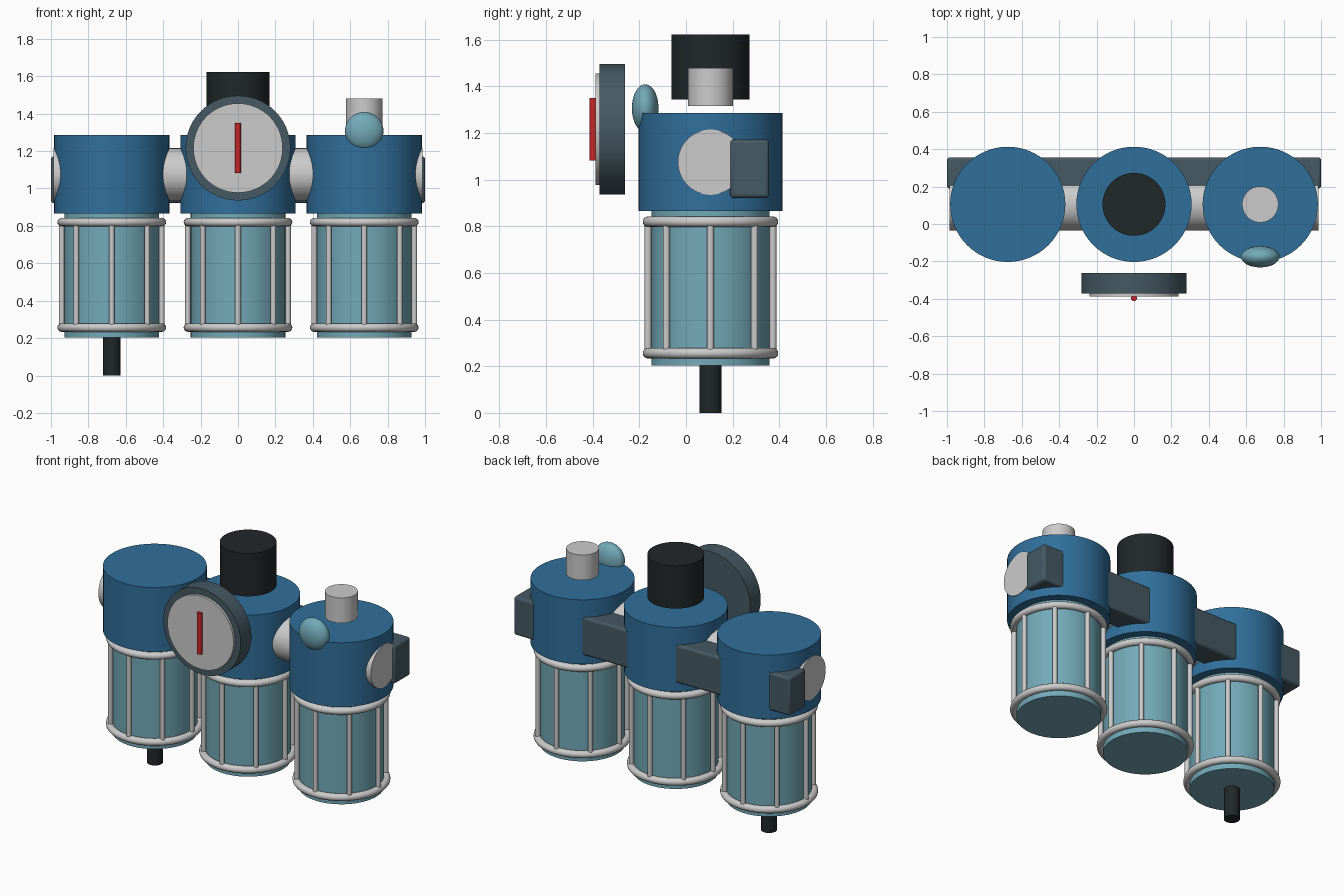
import bpy
from math import pi, sin, cos, radians

if "Cube" in bpy.data.objects:
    bpy.data.objects.remove(bpy.data.objects["Cube"])

CY = 0.105           # common depth of the unit axes
UNITS = {"left": -0.675, "centre": 0.0, "right": 0.675}


def material(name, rgb):
    m = bpy.data.materials.new(name)
    m.diffuse_color = (*rgb, 1)
    m.use_nodes = True
    m.node_tree.nodes["Principled BSDF"].inputs["Base Color"].default_value = m.diffuse_color
    return m


BLUE = material("blue_paint", (0.03, 0.16, 0.33))
TEAL = material("bowl_teal", (0.17, 0.40, 0.48))
SLATE = material("slate", (0.06, 0.10, 0.125))
BLACK = material("black_plastic", (0.015, 0.02, 0.022))
RED = material("red_needle", (0.6, 0.02, 0.02))


def finish(name, mat=None, smooth=True):
    ob = bpy.context.object
    ob.name = name
    if mat:
        ob.data.materials.append(mat)
    if smooth:
        bpy.ops.object.shade_smooth_by_angle(angle=radians(35))
    return ob


def cylinder(name, r, a, b, centre, axis="z", mat=None, sides=64):
    """Cylinder spanning a..b on an axis; centre gives the other coordinates."""
    i = "xyz".index(axis)
    loc = list(centre)
    loc[i] = (a + b) / 2
    rot = {"x": (0, pi / 2, 0), "y": (pi / 2, 0, 0), "z": (0, 0, 0)}[axis]
    bpy.ops.mesh.primitive_cylinder_add(vertices=sides, radius=r, depth=b - a,
                                        location=loc, rotation=rot)
    return finish(name, mat)


def ring(name, x, z):
    bpy.ops.mesh.primitive_torus_add(major_radius=0.268, minor_radius=0.0225,
                                     major_segments=64, minor_segments=16,
                                     location=(x, CY, z))
    return finish(name)


# Three units: head, bowl and wire guard
for side, x in UNITS.items():
    cylinder(f"{side}_head", 0.308, 0.865, 1.285, (x, CY, 0), mat=BLUE)
    cylinder(f"{side}_bowl", 0.253, 0.203, 0.868, (x, CY, 0), mat=TEAL)
    ring(f"{side}_guard_ring_top", x, 0.82)
    ring(f"{side}_guard_ring_bottom", x, 0.256)
    for k in range(8):
        a = k * pi / 4
        cylinder(f"{side}_guard_bar_{k + 1}", 0.015, 0.256, 0.82,
                 (x + 0.268 * cos(a), CY + 0.268 * sin(a), 0), sides=16)

# Through pipe
cylinder("through_pipe", 0.14, -0.986, 0.986, (0, CY, 1.075), "x")

# Rear mounting bracket
bpy.ops.mesh.primitive_cube_add(size=1, location=(0, 0.273, 1.047))
bracket = bpy.context.object
bracket.scale = (2.0, 0.167, 0.25)
bpy.ops.object.transform_apply(location=False, rotation=False, scale=True)
bevel = bracket.modifiers.new("soft_edges", "BEVEL")
bevel.width = 0.015
bevel.segments = 3
finish("mounting_bracket", SLATE)

# Drain, adjusting knob and top cap
cylinder("drain", 0.048, 0.0, 0.205, (UNITS["left"], CY, 0), mat=BLACK, sides=32)
cylinder("adjusting_knob", 0.168, 1.343, 1.623, (0, CY, 0), mat=BLACK)
cylinder("top_cap", 0.097, 1.315, 1.48, (UNITS["right"], CY, 0), sides=48)

# Sight dome
bpy.ops.mesh.primitive_uv_sphere_add(segments=48, ring_count=24, radius=1,
                                     location=(0.675, -0.175, 1.307))
bpy.context.object.scale = (0.103, 0.057, 0.102)
bpy.ops.object.transform_apply(location=False, rotation=False, scale=True)
finish("sight_dome", TEAL)

# Pressure gauge: case, dial and needle
cylinder("gauge_case", 0.28, -0.372, -0.262, (0, 0, 1.216), "y", SLATE, 96)
cylinder("gauge_dial", 0.239, -0.388, -0.36, (0, 0, 1.216), "y", sides=96)
cylinder("gauge_needle", 0.016, 1.082, 1.35, (0, -0.397, 0), mat=RED, sides=24)
